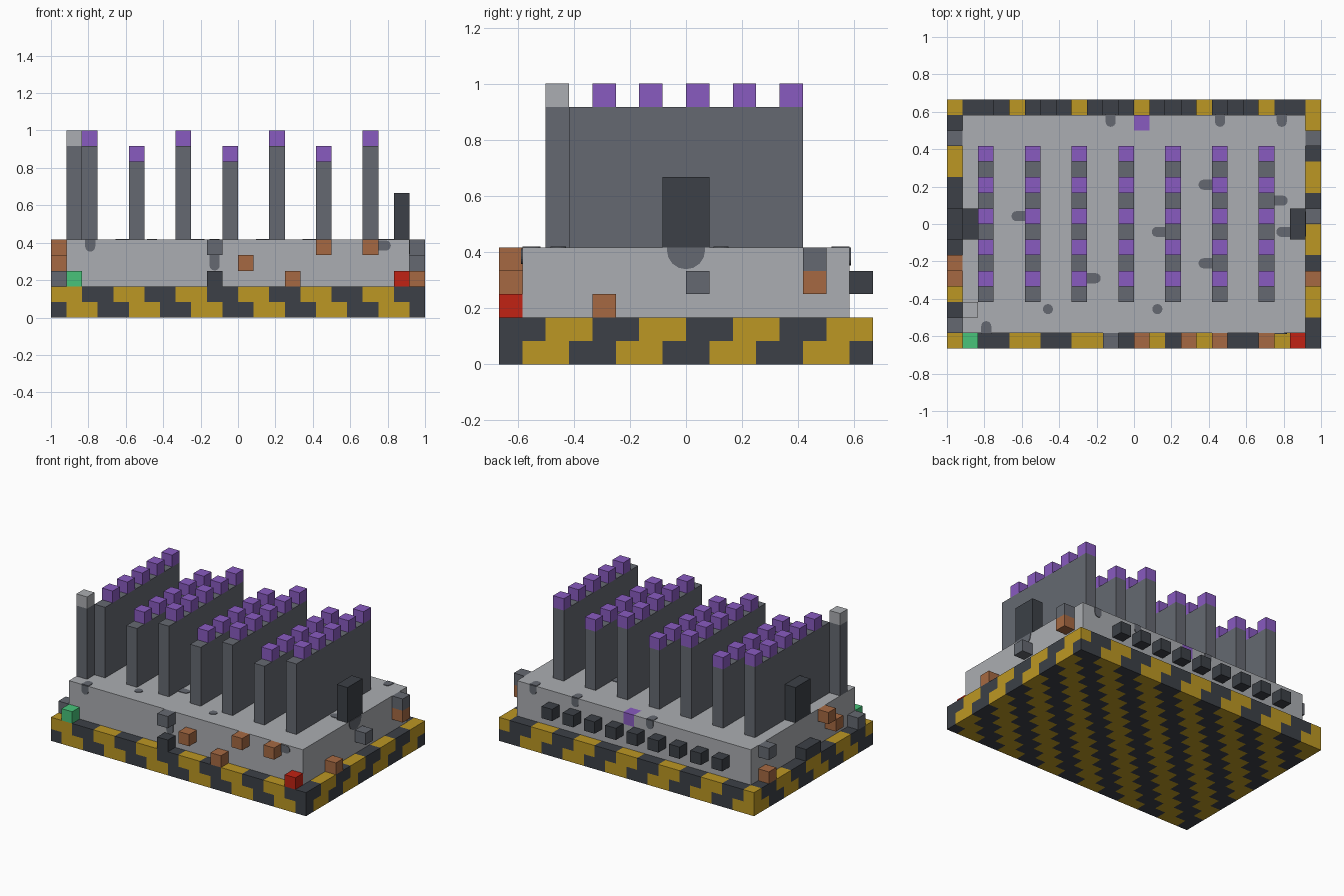
import bpy, bmesh, math
from mathutils import Vector, Matrix

cube = bpy.data.objects.get("Cube")
if cube:
    bpy.data.objects.remove(cube)

U = 1 / 12                               # one block
ORIGIN = Vector((-1, -8 * U, 0))         # corner of block (0, 0, 0)


def srgb(r, g, b):
    return tuple(((c / 255 + 0.055) / 1.055) ** 2.4 for c in (r, g, b)) + (1,)


def material(name, colour):
    m = bpy.data.materials.new(name)
    m.use_nodes = True
    m.diffuse_color = colour
    m.node_tree.nodes["Principled BSDF"].inputs["Base Color"].default_value = colour
    return m


LIGHT = material("light grey", srgb(171, 174, 178))
MID = material("mid grey", srgb(101, 105, 113))
DARK = material("charcoal", srgb(60, 64, 71))
YELLOW = material("hazard yellow", srgb(188, 151, 35))
PURPLE = material("purple", srgb(137, 91, 192))
BROWN = material("copper brown", srgb(166, 105, 66))
RED = material("red", srgb(193, 34, 19))
GREEN = material("green", srgb(72, 196, 122))


def finish(name, bm, mats):
    me = bpy.data.meshes.new(name)
    bm.to_mesh(me)
    bm.free()
    for m in mats:
        me.materials.append(m)
    ob = bpy.data.objects.new(name, me)
    bpy.context.scene.collection.objects.link(ob)
    return ob


def block(name, cell, size, mats, rule=None):
    """Box in block units; with a rule its faces are cut per block and coloured."""
    bm = bmesh.new()
    lo, dim = ORIGIN + Vector(cell) * U, Vector(size) * U
    bmesh.ops.create_cube(bm, size=1, matrix=Matrix.Translation(lo + dim / 2)
                          @ Matrix.Diagonal((*dim, 1)))
    if rule:
        for axis in range(3):
            normal = Vector([float(i == axis) for i in range(3)])
            for k in range(1, size[axis]):
                bmesh.ops.bisect_plane(bm, geom=bm.verts[:] + bm.edges[:] + bm.faces[:],
                                       plane_co=lo + normal * k * U, plane_no=normal)
        bm.normal_update()
        for f in bm.faces:
            p = (f.calc_center_median() - f.normal * U / 2 - ORIGIN) / U
            f.material_index = rule(*[math.floor(c) for c in p])
    return finish(name, bm, mats)


def stain(name, at, along, normal, length=0.037, radius=0.027):
    """Thin round-ended plate running from a point along a surface."""
    along, normal, at = Vector(along), Vector(normal), Vector(at)
    side = normal.cross(along)
    bm = bmesh.new()
    if length:
        pts = [(0, -radius)]
        pts += [(length + radius * math.cos(a), radius * math.sin(a))
                for a in [math.pi * (i / 8 - 0.5) for i in range(9)]]
        pts.append((0, radius))
    else:
        pts = [(radius * math.cos(i * math.pi / 8), radius * math.sin(i * math.pi / 8))
               for i in range(16)]
    face = bm.faces.new([bm.verts.new(at + along * u + side * v) for u, v in pts])
    top = bmesh.ops.extrude_face_region(bm, geom=[face])["geom"]
    bmesh.ops.translate(bm, vec=normal * 0.004,
                        verts=[g for g in top if isinstance(g, bmesh.types.BMVert)])
    bmesh.ops.recalc_face_normals(bm, faces=bm.faces[:])
    return finish(name, bm, [MID])


# Striped base and main slab
block("striped_base", (0, 0, 0), (24, 16, 2), [YELLOW, DARK],
      lambda x, y, z: int((x - y + z - 1) % 4 >= 2))
block("main_slab", (1, 1, 2), (22, 14, 3), [LIGHT, PURPLE],
      lambda x, y, z: int((x, y, z) == (12, 14, 4)))

# Cooling fins with purple teeth, alternating tall and short
for i in range(7):
    x, height = 2 + 3 * i, 6 - i % 2
    block(f"fin_{i + 1}", (x, 3, 5), (1, 10, height), [MID])
    for y in range(4, 13, 2):
        block(f"fin_{i + 1}_tooth", (x, y, 5 + height), (1, 1, 1), [PURPLE])

# Antenna post and side boxes
block("antenna_post", (1, 2, 5), (1, 1, 6), [MID])
block("antenna_tip", (1, 2, 11), (1, 1, 1), [LIGHT])
for side, x in (("right", 1), ("left", 22)):
    block(f"{side}_side_box", (x, 7, 5), (1, 2, 3), [DARK])
block("right_low_box", (0, 7, 2), (1, 2, 1), [DARK])

# Rear vents
for x in range(3, 20, 2):
    block("rear_vent", (x, 15, 3), (1, 1, 1), [DARK])

# Small blocks on the walls
block("green_lamp", (1, 0, 2), (1, 1, 1), [GREEN])
block("red_lamp", (22, 0, 2), (1, 1, 1), [RED])
block("front_dark_block", (10, 0, 2), (1, 1, 1), [DARK])
for cell in ((12, 0, 3), (15, 0, 2), (17, 0, 4), (20, 0, 4), (23, 4, 2),
             (23, 13, 3), (0, 4, 3), (0, 5, 4), (0, 13, 2)):
    block("copper_block", cell, (1, 1, 1), [BROWN])
for cell in ((10, 0, 4), (23, 8, 3), (23, 13, 4), (0, 1, 2), (0, 13, 4)):
    block("grey_block", cell, (1, 1, 1), [MID])

# Stains on the slab top, beside fins and as spots
TOP, EDGE, UP = 5 * U, 7 * U, (0, 0, 1)
for x, y, d in ((0.417, 0.21, -1), (0.75, 0.125, 1), (-0.583, 0.042, -1), (0.167, -0.042, -1),
                (0.833, -0.042, -1), (0.417, -0.21, -1), (-0.25, -0.29, 1)):
    stain("fin_stain", (x, y, TOP), (d, 0, 0), UP, 0.045)
for x in (-0.46, 0.125):
    stain("round_stain", (x, -0.455, TOP), (1, 0, 0), UP, 0)

# Stains folding over the slab edges
for x, s in ((-0.125, 1), (0.46, 1), (0.79, 1), (-0.79, -1)):
    stain("edge_stain_top", (x, s * EDGE, TOP), (0, -s, 0), UP)
    stain("edge_stain_wall", (x, s * EDGE, TOP), (0, 0, -1), (0, s, 0))

# Wall stains
stain("front_stain", (0.75, -EDGE, 0.385), (1, 0, 0), (0, -1, 0), 0.04)
stain("front_drip", (-0.125, -EDGE, 4 * U), (0, 0, -1), (0, -1, 0), 0.055)
stain("left_wall_stain", (11 * U, 0, TOP), (0, 0, -1), (1, 0, 0), 0.01, 0.068)
